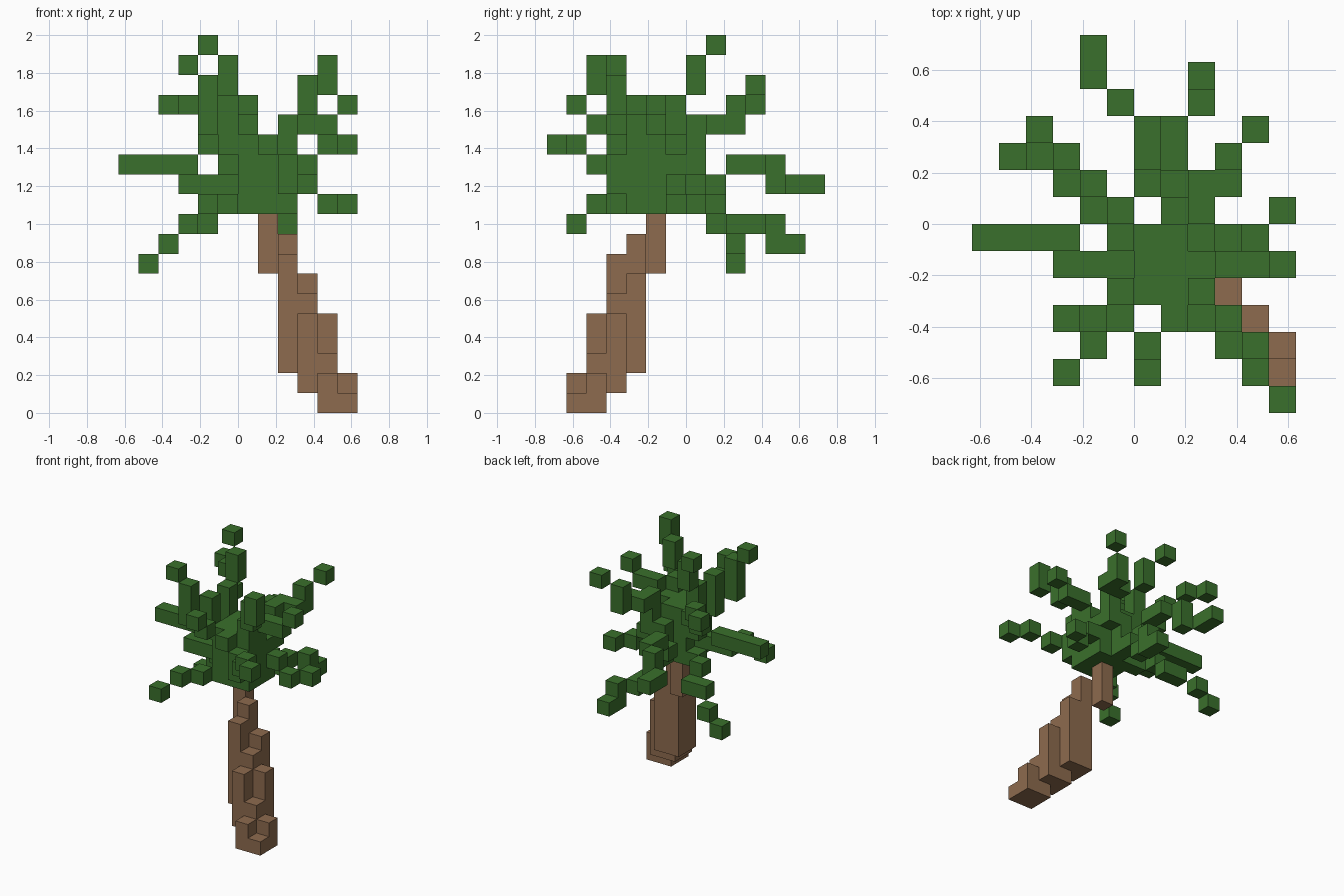
import bpy
import bmesh
from mathutils import Vector

if "Cube" in bpy.data.objects:
    bpy.data.objects.remove(bpy.data.objects["Cube"], do_unlink=True)

# The tree sits on a grid of 12 x 14 x 19 cells
CELL = 2 / 19
ORIGIN = Vector((-6, -7, 0))
COMPASS = {"e": Vector((1, 0, 0)), "w": Vector((-1, 0, 0)),
           "n": Vector((0, 1, 0)), "s": Vector((0, -1, 0)),
           "u": Vector((0, 0, 1)), "d": Vector((0, 0, -1))}


def make_material(name, colour):
    mat = bpy.data.materials.new(name)
    mat.use_nodes = True
    mat.diffuse_color = (*colour, 1)
    shader = next(n for n in mat.node_tree.nodes if n.type == "BSDF_PRINCIPLED")
    shader.inputs["Base Color"].default_value = (*colour, 1)
    shader.inputs["Roughness"].default_value = 0.9
    return mat


def key(point):
    return tuple(round(c) for c in point)


def box_cells(low, high):
    """All cells from low to high, both included."""
    return {(x, y, z)
            for x in range(low[0], high[0] + 1)
            for y in range(low[1], high[1] + 1)
            for z in range(low[2], high[2] + 1)}


def walk(start, route):
    """Cells passed on a walk; each word is one step in up to three directions."""
    here = Vector(start)
    cells = set()
    for word in route.split():
        for letter in word:
            here = here + COMPASS[letter]
        cells.add(key(here))
    return cells


def build_blocks(name, cells, solid, mat):
    """Mesh of the outer cell faces; faces against other solid cells are left out."""
    bm = bmesh.new()
    corners = {}

    def corner(point):
        if key(point) not in corners:
            corners[key(point)] = bm.verts.new((point + ORIGIN) * CELL)
        return corners[key(point)]

    for cell in sorted(cells):
        base = Vector(cell)
        for letter, normal in COMPASS.items():
            if key(base + normal) in solid:
                continue
            side = Vector((normal.y, normal.z, normal.x))
            side = Vector(abs(c) for c in side)
            other = normal.cross(side)
            middle = base + Vector((0.5, 0.5, 0.5)) + normal / 2
            ring = [middle + (side * a + other * b) / 2
                    for a, b in ((-1, -1), (1, -1), (1, 1), (-1, 1))]
            bm.faces.new([corner(p) for p in ring])
    mesh = bpy.data.meshes.new(name)
    bm.to_mesh(mesh)
    bm.free()
    mesh.materials.append(mat)
    obj = bpy.data.objects.new(name, mesh)
    bpy.context.collection.objects.link(obj)
    return obj


leaf_green = make_material("leaf green", (0.042, 0.16, 0.025))
bark_brown = make_material("bark brown", (0.27, 0.147, 0.077))

# Leaning trunk: upright columns given as x, y, lowest and highest layer
trunk_columns = [
    (11, 1, 0, 0), (10, 1, 0, 1), (11, 2, 0, 1), (10, 2, 0, 2),
    (9, 2, 1, 4), (10, 3, 1, 4), (9, 3, 1, 5),
    (8, 3, 2, 7), (9, 4, 2, 6), (8, 4, 2, 8),
    (7, 5, 7, 9),
]
trunk = set()
for x, y, low, high in trunk_columns:
    trunk |= box_cells((x, y, low), (x, y, high))

# Dense heart of the crown
parts = {"crown_heart": box_cells((6, 4, 10), (8, 6, 12))
         | box_cells((6, 4, 13), (7, 6, 13)) | box_cells((7, 7, 11), (7, 7, 12))}

# Fronds: start cell in the heart and the walk out to the tip
fronds = {
    "frond_west": ((6, 5, 11), "w w w nu w w w"),
    "frond_southwest_low": ((6, 4, 10), "ws ws wsd"),
    "frond_southwest_high": ((6, 4, 13), "w u u wsd u u wu"),
    "frond_south": ((7, 4, 12), "su wsu su"),
    "frond_southeast_low": ((7, 4, 11), "es u es esu es"),
    "frond_southeast_high": ((8, 4, 12), "u u esu u es u"),
    "frond_east_high": ((8, 5, 12), "u eu e eu"),
    "frond_east_low": ((8, 6, 11), "e ed en"),
    "frond_northeast": ((7, 6, 12), "en u u n e n u enu"),
    "frond_north_low": ((7, 6, 10), "n n nd n en d n"),
    "frond_north_long": ((7, 7, 11), "wn nu n wn d wn n"),
    "frond_northwest_low": ((6, 5, 10), "wn wn nd w wnd wd"),
    "frond_northwest_high": ((6, 6, 12), "w u wn nu wnu wn"),
    "frond_top": ((6, 6, 13), "wu u nu u wnu"),
}
for name, (start, route) in fronds.items():
    parts[name] = walk(start, route)

# Build the parts, each cell only once
solid = set(trunk).union(*parts.values())
build_blocks("trunk", trunk, solid, bark_brown)
used = set(trunk)
for name, cells in parts.items():
    build_blocks(name, cells - used, solid, leaf_green)
    used |= cells
